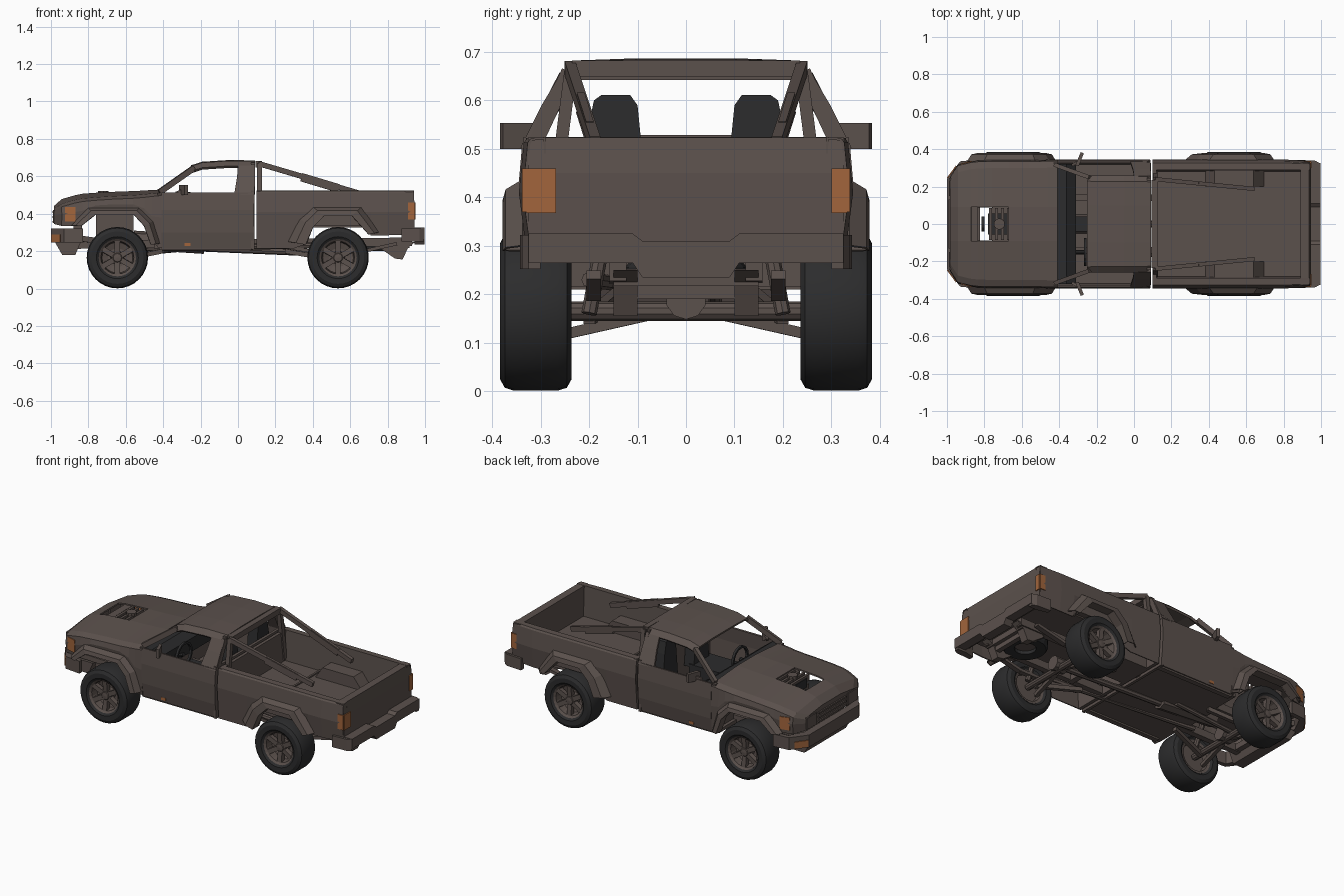
import bpy, bmesh, math
from mathutils import Vector, Matrix

if "Cube" in bpy.data.objects:
    bpy.data.objects.remove(bpy.data.objects["Cube"])


def material(name, rgb):
    m = bpy.data.materials.new(name)
    m.diffuse_color = (*rgb, 1)
    m.use_nodes = True
    m.node_tree.nodes["Principled BSDF"].inputs["Base Color"].default_value = m.diffuse_color
    return m


BROWN = material("brown paint", (0.105, 0.082, 0.073))
BLACK = material("black rubber", (0.025, 0.025, 0.026))
ORANGE = material("orange lamp", (0.36, 0.13, 0.045))


def finish(name, bm, mat, mirror=False, solid=0.0):
    bmesh.ops.remove_doubles(bm, verts=bm.verts, dist=1e-5)
    bmesh.ops.recalc_face_normals(bm, faces=bm.faces)
    me = bpy.data.meshes.new(name)
    bm.to_mesh(me)
    bm.free()
    me.materials.append(mat)
    ob = bpy.data.objects.new(name, me)
    bpy.context.collection.objects.link(ob)
    if solid:
        mod = ob.modifiers.new("thickness", 'SOLIDIFY')
        mod.thickness, mod.offset = solid, 0
    if mirror:
        ob.modifiers.new("mirror", 'MIRROR').use_axis = (False, True, False)
    return ob


def grid(name, rows, mat, skip=None, cap=False, **kw):
    """Quads between successive rows of points; cap fills the first row."""
    bm = bmesh.new()
    vs = [[bm.verts.new(p) for p in r] for r in rows]
    for a, b in zip(vs, vs[1:]):
        for i in range(len(a) - 1):
            q = (a[i], a[i + 1], b[i + 1], b[i])
            c = sum((v.co for v in q), Vector()) / 4
            if not (skip and skip(c)):
                bm.faces.new(q)
    if cap:
        bm.faces.new(vs[0])
    return finish(name, bm, mat, **kw)


def prism(name, pts, axis, lo, hi, mat, **kw):
    """Outline extruded along x (points y,z), y (x,z) or z (x,y)."""
    put = {'x': lambda a, b, t: (t, a, b), 'y': lambda a, b, t: (a, t, b),
           'z': lambda a, b, t: (a, b, t)}[axis]
    bm = bmesh.new()
    r0, r1 = ([bm.verts.new(put(a, b, t)) for a, b in pts] for t in (lo, hi))
    bm.faces.new(r0)
    bm.faces.new(r1)
    for i in range(len(pts)):
        j = (i + 1) % len(pts)
        bm.faces.new((r0[i], r0[j], r1[j], r1[i]))
    return finish(name, bm, mat, **kw)


def box(name, x0, x1, y0, y1, z0, z1, mat, **kw):
    return prism(name, [(x0, y0), (x1, y0), (x1, y1), (x0, y1)], 'z', z0, z1, mat, **kw)


def bar(name, a, b, w, mat, h=None, n=0, **kw):
    """Beam (n=0) or round rod with n sides from a to b."""
    a, b = Vector(a), Vector(b)
    m = Matrix.Translation((a + b) / 2) @ (b - a).to_track_quat('Z', 'Y').to_matrix().to_4x4()
    bm = bmesh.new()
    d = (b - a).length
    if n:
        bmesh.ops.create_cone(bm, cap_ends=True, segments=n, radius1=w, radius2=w, depth=d, matrix=m)
    else:
        bmesh.ops.create_cube(bm, size=1, matrix=m @ Matrix.Diagonal((w, h or w, d, 1)))
    return finish(name, bm, mat, **kw)


def lathe(name, prof, x, y, z, n, mat, **kw):
    rows = [[(x + r * math.cos(t), y + o, z + r * math.sin(t)) for r, o in prof]
            for t in (2 * math.pi * i / n for i in range(n + 1))]
    return grid(name, rows, mat, **kw)


# Front shell: hood, fenders and nose (x, bottom z, half width, shoulder z, centre z)
rows = []
for x, zb, y, zs, zc in [(-.98, .345, .25, .425, .44), (-.94, .335, .315, .45, .475),
                         (-.87, .335, .332, .47, .495), (-.83, .34, .336, .478, .503),
                         (-.76, .395, .338, .484, .508), (-.67, .40, .338, .49, .513),
                         (-.56, .395, .338, .495, .517), (-.50, .34, .338, .50, .52),
                         (-.46, .24, .34, .505, .523), (-.41, .22, .34, .51, .525)]:
    half = [(y - .008, zb), (y, zb + (zs - zb) * .55), (y - .006, zs - .015), (y - .04, zs), (.09, zc)]
    rows.append([(x, a, b) for a, b in half] + [(x, -a, b) for a, b in reversed(half)])
grid("front_shell", rows, BROWN, cap=True, solid=.008,
     skip=lambda c: abs(c.y) < .05 and -.86 < c.x < -.68 and c.z > .45)

# Doors and cab sides
grid("cab_side", [[(x, .322, .215), (x, .336, .30), (x, .340, .42), (x, .332, .512)]
                  for x in (-.41, -.15, .085)], BROWN, mirror=True, solid=.012)
box("cab_floor", -.45, .085, -.32, .32, .215, .235, BROWN)
box("firewall", -.43, -.41, -.33, .33, .22, .51, BROWN)
box("cab_back", .07, .087, -.335, .335, .21, .525, BROWN)

# Roof, pillars and quarter panels
grid("roof", [[(x, s * y, z - d) for s, y, d in
               ((1, w, .03), (1, w - .03, .004), (1, .1, 0), (-1, .1, 0), (-1, w - .03, .004), (-1, w, .03))]
              for x, w, z in ((-.25, .256, .652), (-.19, .256, .671), (-.05, .256, .68), (.09, .253, .678))],
     BROWN, solid=.014)
bar("windshield_pillar", (-.42, .315, .515), (-.235, .248, .645), .022, BROWN, .03, mirror=True)
grid("quarter_panel", [[(-.02, .332, .50), (.088, .335, .50)], [(-.005, .285, .59), (.088, .29, .59)],
                       [(.0, .251, .655), (.088, .251, .655)]], BROWN, mirror=True, solid=.014)
box("rear_window_header", .07, .09, -.245, .245, .642, .675, BROWN)
bar("rear_pillar", (.08, .312, .51), (.08, .242, .66), .02, BROWN, .03, mirror=True)

# Bed: outer sides, rim and inner walls
rows = []
for x, zb in [(.10, .215), (.30, .215), (.37, .24), (.40, .33), (.46, .39), (.61, .39),
              (.67, .34), (.71, .285), (.80, .285), (.94, .29)]:
    w = .330 if x > .9 else .338
    rows.append([(x, w - .012, zb), (x, w + .004, .41), (x, w - .006, .512), (x, w - .012, .52),
                 (x, .292, .522), (x, .285, .34)])
grid("bed_side", rows, BROWN, mirror=True, solid=.006)
box("bed_floor", .10, .93, -.29, .29, .327, .34, BROWN)
box("bed_front_wall", .10, .12, -.33, .33, .215, .522, BROWN)
prism("tailgate", [(.89, .33), (.89, .523), (.936, .523), (.945, .45), (.942, .29), (.91, .29)],
      'y', -.326, .326, BROWN)
prism("bed_wheel_well", [(.38, .335), (.43, .41), (.64, .41), (.70, .335)], 'y', .20, .325, BROWN, mirror=True)
bar("bed_floor_rib", (.36, -.28, .342), (.36, .28, .342), .012, BROWN)

# Wheel arch flares
for name, outer, inner in [
    ("front_flare", [(-.89, .335), (-.80, .43), (-.53, .43), (-.455, .36), (-.42, .24)],
     [(-.84, .335), (-.765, .395), (-.555, .395), (-.50, .335), (-.465, .235)]),
    ("rear_flare", [(.27, .25), (.33, .37), (.40, .435), (.66, .435), (.75, .30)],
     [(.36, .235), (.40, .33), (.46, .39), (.61, .39), (.70, .29)])]:
    rows = []
    for (ox, oz), (ix, iz) in zip(outer, inner):
        mx, mz = ox * .55 + ix * .45, oz * .55 + iz * .45
        rows.append([(ox, .336, oz), (mx, .370, mz), (ix, .376, iz), (ix, .325, iz)])
    grid(name, rows, BROWN, mirror=True, solid=.006)

# Roll bar with sloping braces
bar("roll_bar_top", (.11, -.235, .665), (.11, .235, .665), .034, BROWN)
bar("roll_bar_leg", (.115, .237, .67), (.115, .278, .35), .026, BROWN, mirror=True)
bar("roll_bar_brace", (.11, .240, .668), (.64, .188, .512), .022, BROWN, .028, mirror=True)
bar("brace_gusset", (.34, .218, .595), (.54, .199, .535), .016, BROWN, .045, mirror=True)

# Bumpers, grille and skid plates
prism("front_bumper", [(-.83, .345), (-.93, .335), (-1.0, .24), (-1.0, -.24), (-.93, -.335), (-.83, -.345),
                       (-.83, -.32), (-.91, -.31), (-.955, -.22), (-.955, .22), (-.91, .31), (-.83, .32)],
      'z', .245, .32, BROWN)
prism("front_skid", [(-.98, .25), (-.94, .18), (-.87, .18), (-.84, .25)], 'y', -.20, .20, BROWN)
bar("bumper_mount", (-.96, .2, .285), (-.72, .15, .25), .03, BROWN, mirror=True)
for i in range(3):
    box("grille_slat", -.992, -.975, -.13, .13, .352 + i * .026, .362 + i * .026, BROWN)
box("headlight_frame", -.99, -.965, .15, .245, .35, .42, BROWN, mirror=True)
prism("rear_bumper", [(-.325, .325), (-.325, .265), (-.11, .265), (-.09, .235), (.09, .235),
                      (.11, .265), (.325, .265), (.325, .325), (.11, .325), (.09, .31),
                      (-.09, .31), (-.11, .325)], 'x', .943, .998, BROWN)
prism("bumper_end", [(.875, .315), (.875, .343), (.97, .338), (.994, .325), (.994, .30), (.94, .30)],
      'z', .252, .322, BROWN, mirror=True)
prism("tow_hitch", [(.76, .215), (.84, .16), (.88, .155), (.91, .22), (.95, .25), (.80, .24)],
      'y', .10, .15, BROWN, mirror=True)
bar("tow_bar", (.88, -.14, .205), (.88, .14, .205), .03, BROWN)

# Lamps
box("tail_lamp_left", .935, .950, -.329, -.268, .368, .46, ORANGE)
box("tail_lamp_right", .935, .950, .30, .332, .368, .46, ORANGE)
box("tail_lamp_side", .91, .947, .325, .338, .37, .46, ORANGE, mirror=True)
prism("corner_lamp", [(-.925, .322), (-.868, .338), (-.868, .31), (-.925, .30)], 'z', .358, .435, ORANGE, mirror=True)
prism("bumper_lamp", [(-1.0, .248), (-.952, .313), (-.948, .304), (-.99, .235)], 'z', .25, .29, ORANGE, mirror=True)
box("side_marker", -.285, -.255, .325, .334, .227, .243, ORANGE, mirror=True)

# Mirrors, angled backwards
prism("mirror", [(-.315, .31), (-.285, .384), (-.268, .378), (-.295, .31)], 'z', .50, .553, BROWN, mirror=True)
bar("mirror_arm", (-.33, .315, .51), (-.295, .335, .525), .014, BROWN, mirror=True)

# Interior
prism("seat_back", [(.075, .34), (.225, .34), (.205, .53), (.19, .60), (.175, .611), (.115, .611), (.10, .59)],
      'x', .0, .065, BLACK, mirror=True)
box("seat_cushion", -.22, .03, .07, .25, .235, .36, BLACK, mirror=True)
prism("dashboard", [(-.41, .36), (-.41, .505), (-.36, .505), (-.31, .47), (-.32, .38)], 'y', -.32, .32, BLACK)
wheel_prof = [(.062, -.007), (.075, -.007), (.075, .007), (.062, .007), (.062, -.007)]
sw = lathe("steering_wheel", wheel_prof, 0, 0, 0, 16, BLACK)
sw.location, sw.rotation_euler = (-.26, -.15, .44), (0, math.radians(-25), math.radians(90))
bar("steering_column", (-.26, -.15, .44), (-.36, -.15, .40), .012, BLACK, n=8)
box("centre_console", -.34, -.12, -.04, .04, .23, .32, BLACK)

# Engine seen through the hood opening
box("engine_block", -.76, -.56, -.10, .10, .28, .44, BROWN)
box("intake", -.78, -.66, -.055, .055, .44, .495, BLACK)
for i in range(4):
    box("intake_runner", -.775 + i * .032, -.76 + i * .032, -.085, .085, .47, .508, BROWN)
box("radiator", -.88, -.835, -.20, .20, .32, .46, BROWN)
bar("fan", (-.815, 0, .41), (-.80, 0, .41), .04, BLACK, n=12)
bar("air_scoop", (-.72, 0, .48), (-.72, 0, .522), .03, BROWN, n=10)

# Chassis
bar("frame_rail", (-.86, .14, .235), (.93, .14, .25), .035, BROWN, .045, mirror=True)
for x in (-.84, -.45, .05, .33, .9):
    bar("cross_member", (x, -.15, .235), (x, .15, .235), .035, BROWN)
bar("gearbox", (-.56, 0, .26), (-.18, 0, .235), .05, BROWN, n=8)
bar("drive_shaft", (-.18, 0, .215), (.53, 0, .185), .018, BROWN, n=8)
bar("front_drive_shaft", (-.25, .06, .215), (-.64, .06, .18), .014, BROWN, n=8)
bar("exhaust", (-.5, -.09, .215), (.42, -.20, .23), .016, BROWN, n=8)
box("fuel_tank", .12, .36, .04, .25, .215, .29, BROWN)
lathe("spare_tyre", [(.06, -.03), (.115, -.035), (.125, -.02), (.125, .02), (.115, .035), (.06, .03), (.06, -.03)],
      0, 0, 0, 20, BLACK).matrix_world = Matrix.Translation((.77, 0, .235)) @ Matrix.Rotation(math.pi / 2, 4, 'X')
bar("spare_rim", (.77, 0, .225), (.77, 0, .25), .065, BROWN, n=12)
bar("side_sill", (-.42, .305, .22), (.08, .305, .22), .03, BROWN, mirror=True)

# Axles, suspension and wheels
for x, end in ((-.645, "front"), (.535, "rear")):
    bar(end + "_axle", (x, -.26, .165), (x, .26, .165), .02, BROWN, n=10)
    bar(end + "_differential", (x - .04, .0, .19), (x + .04, .0, .19), .042, BROWN, n=10)
    bar(end + "_shock", (x + .05, .2, .16), (x + .02, .17, .32), .016, BROWN, n=8, mirror=True)
    bar(end + "_link", (x, .2, .15), (x + (.24 if x < 0 else -.28), .14, .20), .024, BROWN, mirror=True)
    bar(end + "_arm", (x - .04, .24, .12), (x - .02, .04, .165), .022, BROWN, mirror=True)
    tyre = lathe(end + "_tyre", [(.098, .062), (.112, .073), (.14, .074), (.158, .064), (.164, .045), (.164, -.045),
                                 (.158, -.064), (.14, -.074), (.112, -.073), (.098, -.062), (.098, .062)],
                 x, .31, .165, 32, BLACK, mirror=True)
    for o in bpy.context.selected_objects:
        o.select_set(False)
    tyre.select_set(True)
    bpy.context.view_layer.objects.active = tyre
    bpy.ops.object.shade_smooth_by_angle(angle=math.radians(30))
    lathe(end + "_rim", [(.0, .0), (.05, .0), (.082, .012), (.088, .055), (.1, .064), (.1, -.064), (.085, -.06),
                         (.08, -.03), (.0, -.03)], x, .31, .165, 24, BROWN, mirror=True)
    lathe(end + "_hub", [(.0, .055), (.022, .053), (.034, .042), (.036, .0)], x, .31, .165, 12, BROWN, mirror=True)
    for i in range(6):
        t = math.radians(60 * i + 30)
        c, s = math.cos(t), math.sin(t)
        bar(end + "_spoke", (x + .02 * c, .345, .165 + .02 * s), (x + .09 * c, .353, .165 + .09 * s),
            .028, BROWN, .028, mirror=True)

# Leaf springs
for a, b in (((.24, .225), (.42, .195)), ((.42, .195), (.65, .195)), ((.65, .195), (.85, .24))):
    bar("leaf_spring", (a[0], .19, a[1]), (b[0], .19, b[1]), .03, BROWN, .018, mirror=True)
